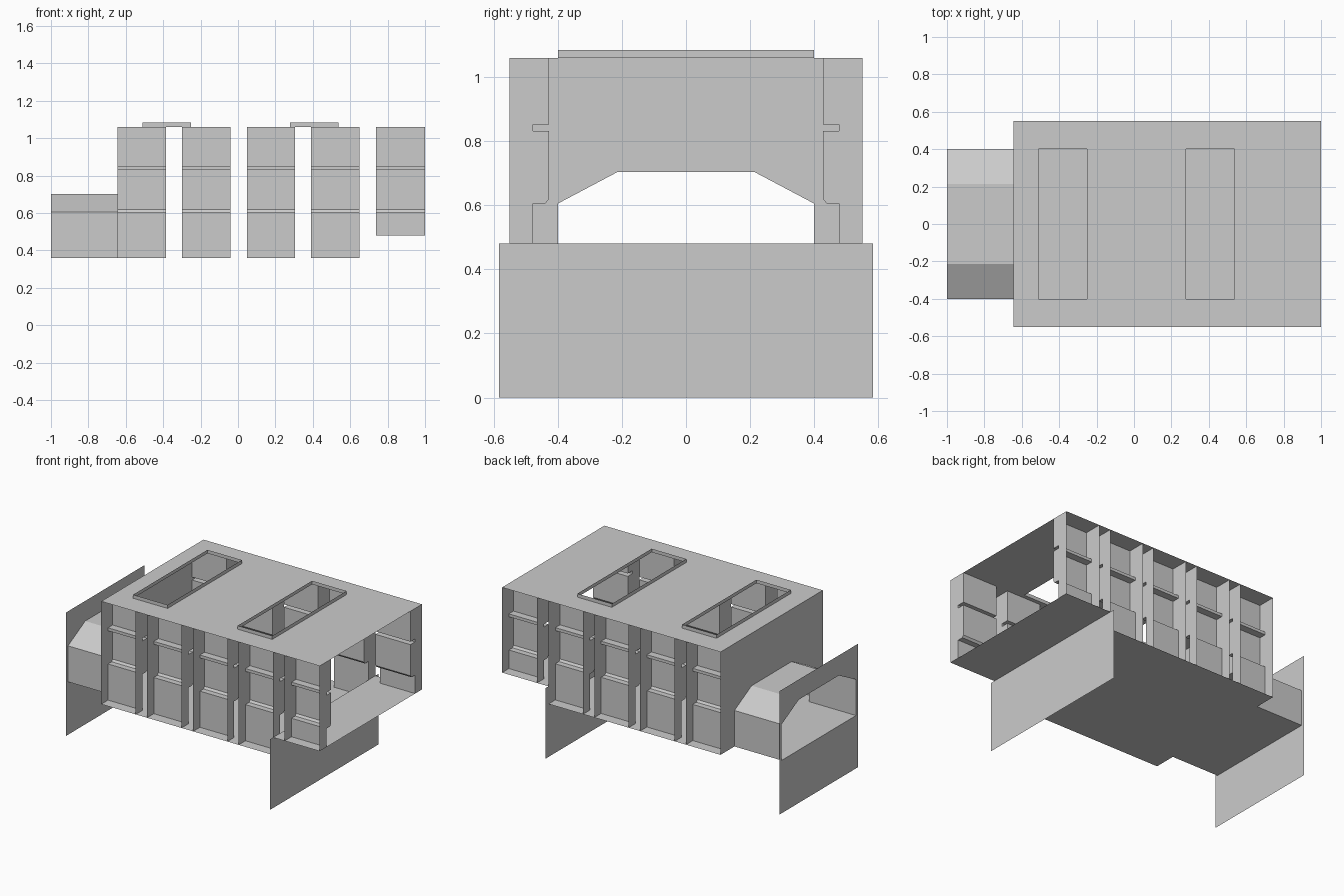
import bpy

if "Cube" in bpy.data.objects:
    bpy.data.objects.remove(bpy.data.objects["Cube"])

ROOF, FLOOR, STEP = 1.06, 0.36, 0.48
X_BACK, X_STEP, X_END = -0.645, 0.65, 1.0
HALF_W = 0.55

# Half outline (y, z) of the tunnel opening, and of a side panel from the roof down
OPENING = [(0.40, FLOOR), (0.40, 0.605), (0.215, 0.703)]
PANEL = [(0.427, ROOF), (0.427, 0.852), (0.477, 0.852), (0.477, 0.832),
         (0.427, 0.832), (0.427, 0.62), (0.438, 0.606), (0.477, 0.606)]


def build(name, faces, mirror=False):
    """Make an object from face corner lists; optionally mirror it across y."""
    verts, polys = [], []
    for f in faces:
        idx = []
        for p in f:
            p = tuple(round(c, 4) for c in p)
            if p not in verts:
                verts.append(p)
            idx.append(verts.index(p))
        polys.append(idx)
    me = bpy.data.meshes.new(name)
    me.from_pydata(verts, [], polys)
    me.update()
    ob = bpy.data.objects.new(name, me)
    bpy.context.collection.objects.link(ob)
    if mirror:
        m = ob.modifiers.new("mirror", 'MIRROR')
        m.use_axis = (False, True, False)
        m.use_clip = False
        m.use_mirror_merge = False
    return ob


def both_sides(half):
    """Complete a half outline with its mirrored, reversed copy."""
    return half + [(-y, z) for y, z in reversed(half)]


def at_x(x, outline):
    return [(x, y, z) for y, z in outline]


def rect_z(x0, x1, y, z):
    return [(x0, -y, z), (x1, -y, z), (x1, y, z), (x0, y, z)]


def sweep_x(outline, x0, x1):
    """Quads of an open outline stretched along x."""
    return [[(x0, *a), (x0, *b), (x1, *b), (x1, *a)]
            for a, b in zip(outline, outline[1:])]


# Side bays: a stepped panel with a flat fin at each end
BAYS = [(X_BACK, -0.385), (-0.30, -0.04), (0.047, 0.305), (0.39, 0.65), (0.737, X_END)]
for i, (x0, x1) in enumerate(BAYS):
    bottom = STEP if x1 > 0.9 else FLOOR
    prof = PANEL + [(0.477, bottom)]
    fin = prof + [(HALF_W, bottom), (HALF_W, ROOF)]
    build(f"side_bay_{i + 1}",
          sweep_x(prof, x0, x1) + [at_x(x0, fin[::-1]), at_x(x1, fin)], mirror=True)

# Floor: main deck, and the raised deck at the open end
build("main_floor", [rect_z(X_BACK, X_STEP, HALF_W, FLOOR)])
build("raised_floor", [rect_z(X_STEP, X_END, HALF_W, STEP)])

# Roof with two openings
HATCHES = [(-0.51, -0.25), (0.278, 0.538)]
HY = 0.40
xs = [X_BACK] + [x for h in HATCHES for x in h] + [X_END]
roof = []
for i, (a, b) in enumerate(zip(xs, xs[1:])):
    for j, (c, d) in enumerate([(-HALF_W, -HY), (-HY, HY), (HY, HALF_W)]):
        if not (i % 2 and j == 1):
            roof.append([(a, c, ROOF), (b, c, ROOF), (b, d, ROOF), (a, d, ROOF)])
build("roof", roof)

# Thin raised rims around the roof openings
for i, (a, b) in enumerate(HATCHES):
    low, top = rect_z(a, b, HY, ROOF), rect_z(a, b, HY, 1.084)
    build(f"hatch_rim_{i + 1}",
          [[low[k], low[(k + 1) % 4], top[(k + 1) % 4], top[k]] for k in range(4)])

# End wall cut away around the tunnel
inner = both_sides(OPENING)
wall_outer = both_sides([(0.477, FLOOR)] + PANEL[::-1])
build("end_wall", [at_x(X_BACK, wall_outer + inner[::-1])])

# Tunnel: angled hood and its floor
build("tunnel", sweep_x(inner, -1.0, X_BACK) + [rect_z(-1.0, X_BACK, 0.40, FLOOR)[::-1]])

# Tunnel end plate: an arch round the opening and a skirt down to the ground
PW = 0.42
arch = both_sides([(PW, FLOOR), (PW, 0.84)]) + inner[::-1]
skirt = both_sides([(PW, 0), (PW, FLOOR), (0.40, FLOOR)])
build("tunnel_end_plate", [at_x(-1.0, arch), at_x(-1.0, skirt)])

# Cross plate at the floor step, down to the ground
build("step_plate", [at_x(X_STEP, both_sides([(0.583, 0), (0.583, STEP)]))])
